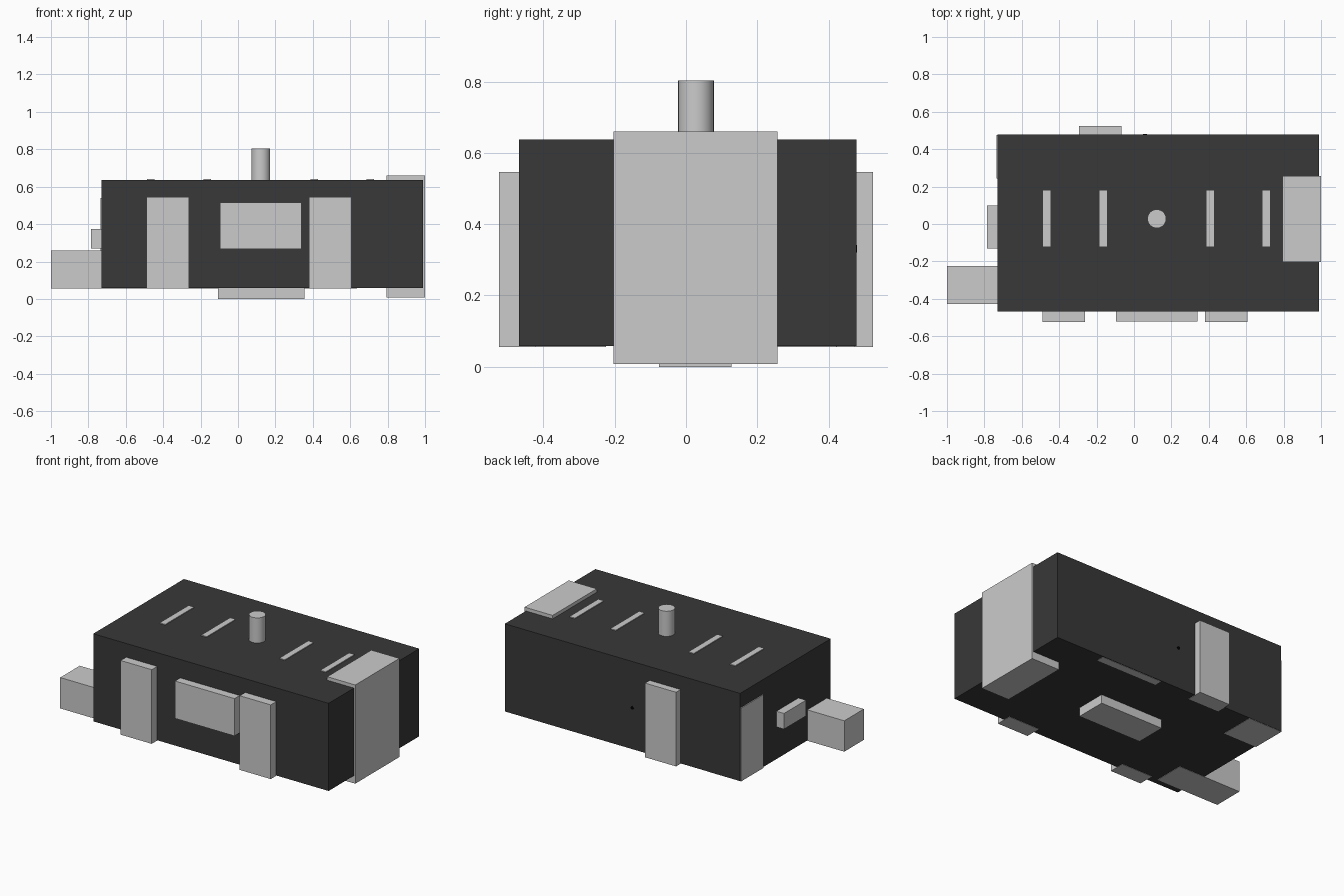
import bpy

if "Cube" in bpy.data.objects:
    bpy.data.objects.remove(bpy.data.objects["Cube"])


def material(name, shade):
    m = bpy.data.materials.new(name)
    m.diffuse_color = (shade, shade, shade, 1)
    m.use_nodes = True
    m.node_tree.nodes["Principled BSDF"].inputs["Base Color"].default_value = m.diffuse_color
    return m


def box(name, x, y, z, mat=None):
    """Box from (min, max) ranges on each axis."""
    bpy.ops.mesh.primitive_cube_add(size=1, location=[sum(r) / 2 for r in (x, y, z)])
    ob = bpy.context.object
    ob.name = name
    ob.scale = [r[1] - r[0] for r in (x, y, z)]
    bpy.ops.object.transform_apply(location=False, rotation=False, scale=True)
    if mat:
        ob.data.materials.append(mat)
    return ob


def cylinder(name, r, depth, loc, rot=(0, 0, 0), mat=None):
    bpy.ops.mesh.primitive_cylinder_add(vertices=32, radius=r, depth=depth, location=loc, rotation=rot)
    ob = bpy.context.object
    ob.name = name
    bpy.ops.object.shade_smooth_by_angle()
    if mat:
        ob.data.materials.append(mat)
    return ob


dark = material("dark_grey", 0.04)
black = material("black", 0.0)

# Main body
box("body", (-0.73, 0.99), (-0.468, 0.478), (0.058, 0.637), dark)

# Front panels
for i, x in enumerate((-0.49, 0.38)):
    box(f"front_panel_{i + 1}", (x, x + 0.227), (-0.525, -0.42), (0.056, 0.546))
box("front_window", (-0.095, 0.34), (-0.522, -0.42), (0.268, 0.515))

# Back panel, pin hole and the flush strip under the back edge
box("back_panel", (-0.295, -0.068), (0.42, 0.525), (0.056, 0.546))
cylinder("back_pin", 0.011, 0.02, (0.058, 0.47, 0.331), (1.5708, 0, 0), black)
box("underside_strip", (0.19, 0.637), (0.422, 0.474), (0.056, 0.4))

# Right end block, wrapping over the top and bottom
box("end_block", (0.795, 1.0), (-0.204, 0.257), (0.008, 0.66))

# Left side: step block, handle and corner panel
box("step_block", (-1.0, -0.54), (-0.428, -0.224), (0.056, 0.26))
box("side_handle", (-0.785, -0.65), (-0.132, 0.098), (0.27, 0.374))
box("corner_panel", (-0.736, -0.49), (0.243, 0.476), (0.056, 0.54))

# Underside plate
box("base_plate", (-0.106, 0.356), (-0.076, 0.128), (0.0, 0.12))

# Top post and slats
cylinder("top_post", 0.05, 0.303, (0.122, 0.028, 0.6515))
for i, x in enumerate((-0.467, -0.164, 0.407, 0.706)):
    box(f"top_slat_{i + 1}", (x - 0.02, x + 0.02), (-0.121, 0.18), (0.55, 0.642))
